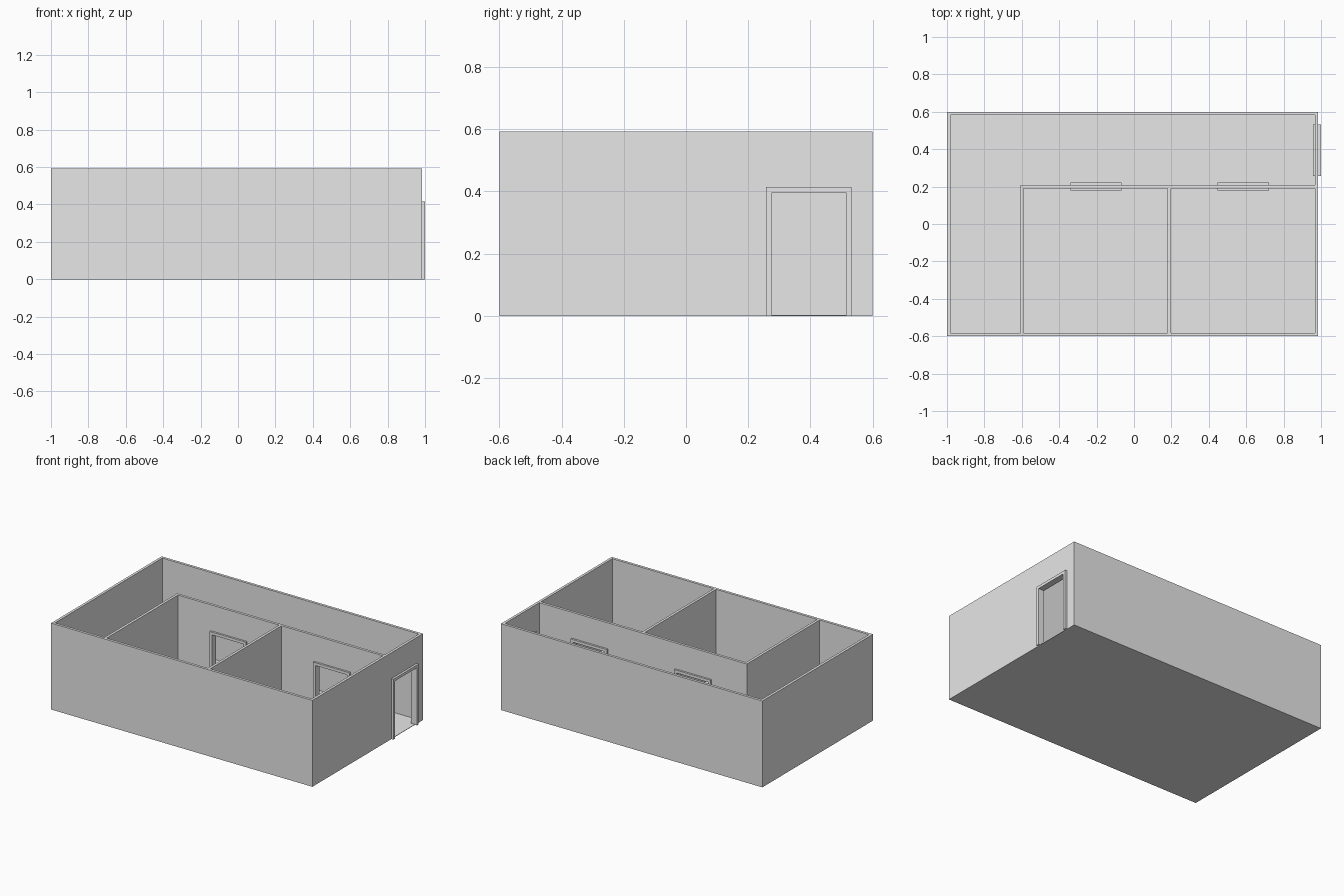
import bpy
import bmesh
from mathutils import Vector

cube = bpy.data.objects.get("Cube")
if cube:
    bpy.data.objects.remove(cube, do_unlink=True)

plaster = bpy.data.materials.new("light_grey_plaster")
plaster.use_nodes = True
grey = (0.8, 0.8, 0.8, 1.0)
plaster.diffuse_color = grey
plaster.node_tree.nodes["Principled BSDF"].inputs["Base Color"].default_value = grey

# Overall plan
WEST, EAST, SOUTH, NORTH = -1.0, 0.985, -0.6, 0.6
HEIGHT = 0.593
WALL = 0.018
FLOOR = 0.003
DOOR_WIDTH, DOOR_HEIGHT = 0.275, 0.415
TRIM, FRAME_DEPTH = 0.019, 0.044


def slab(name, along, start, end, centre, depth, top, doors=(), door_top=0.0):
    """Upright panel running along x or y, notched from the ground by doorways."""
    profile = [(start, 0)]
    for a, b in doors:
        profile += [(a, 0), (a, door_top), (b, door_top), (b, 0)]
    profile += [(end, 0), (end, top), (start, top)]
    bm = bmesh.new()
    near = centre - depth / 2
    if along == "x":
        points, push = [(u, near, z) for u, z in profile], Vector((0, depth, 0))
    else:
        points, push = [(near, u, z) for u, z in profile], Vector((depth, 0, 0))
    face = bm.faces.new([bm.verts.new(p) for p in points])
    extruded = bmesh.ops.extrude_face_region(bm, geom=[face])["geom"]
    bmesh.ops.translate(bm, vec=push,
                        verts=[v for v in extruded if isinstance(v, bmesh.types.BMVert)])
    bmesh.ops.recalc_face_normals(bm, faces=bm.faces)
    mesh = bpy.data.meshes.new(name)
    bm.to_mesh(mesh)
    bm.free()
    mesh.materials.append(plaster)
    obj = bpy.data.objects.new(name, mesh)
    bpy.context.collection.objects.link(obj)
    return obj


def opening(centre):
    return centre - DOOR_WIDTH / 2, centre + DOOR_WIDTH / 2


def door_frame(name, along, centre, wall_centre):
    a, b = opening(centre)
    slab(name, along, a, b, wall_centre, FRAME_DEPTH, DOOR_HEIGHT,
         [(a + TRIM, b - TRIM)], DOOR_HEIGHT - TRIM)


# Floor
slab("floor", "x", WEST, EAST, 0, NORTH - SOUTH, FLOOR)

# Outer walls
half = WALL / 2
inner_south, inner_north = SOUTH + WALL, NORTH - WALL
entrance_y = 0.395
slab("front_wall", "x", WEST, EAST, SOUTH + half, WALL, HEIGHT)
slab("back_wall", "x", WEST, EAST, NORTH - half, WALL, HEIGHT)
slab("right_wall", "y", inner_south, inner_north, WEST + half, WALL, HEIGHT)
slab("left_wall", "y", inner_south, inner_north, EAST - half, WALL, HEIGHT,
     [opening(entrance_y)], DOOR_HEIGHT)
door_frame("entrance_frame", "y", entrance_y, EAST - half + 0.002)

# Inner walls and the two room doorways
corridor_y = 0.2
room_doors = (-0.203, 0.583)
slab("corridor_wall", "x", -0.608, EAST - WALL, corridor_y, WALL, HEIGHT,
     [opening(x) for x in room_doors], DOOR_HEIGHT)
for label, x in zip(("right", "left"), room_doors):
    door_frame(label + "_room_door_frame", "x", x, corridor_y)
for name, x in (("side_partition", -0.599), ("room_partition", 0.188)):
    slab(name, "y", inner_south, corridor_y - half, x, WALL, HEIGHT)
